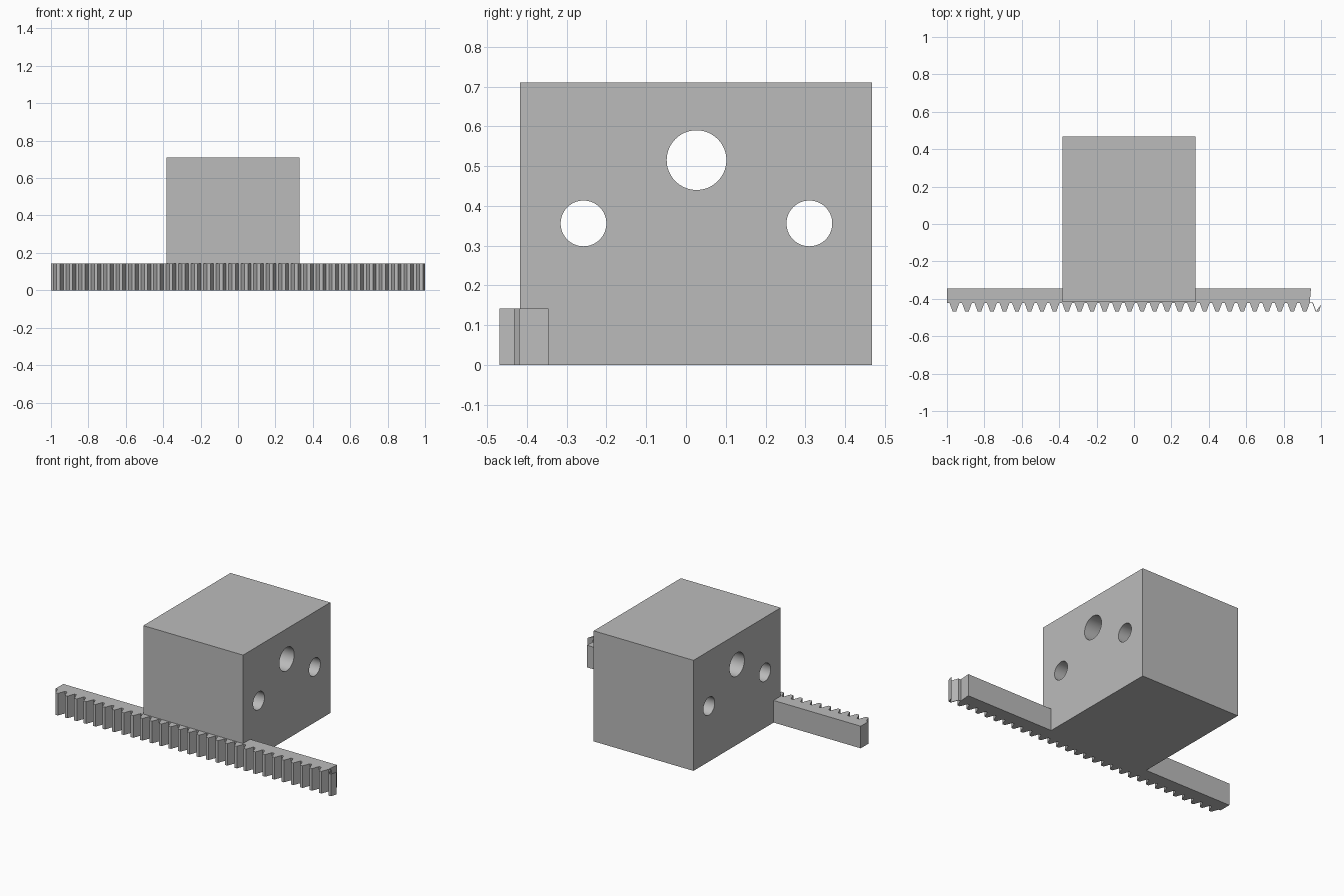
import bpy, bmesh, math

cube = bpy.data.objects.get("Cube")
if cube:
    bpy.data.objects.remove(cube)

grey = bpy.data.materials.new("plain grey")
grey.use_nodes = True
colour = (0.5, 0.5, 0.5, 1)
grey.diffuse_color = colour
grey.node_tree.nodes["Principled BSDF"].inputs["Base Color"].default_value = colour


def extrude_outline(name, outline, height):
    """Solid prism standing on the ground from a plan outline."""
    bm = bmesh.new()
    face = bm.faces.new([bm.verts.new((x, y, 0)) for x, y in outline])
    top = bmesh.ops.extrude_face_region(bm, geom=[face])["geom"]
    moved = [v for v in top if isinstance(v, bmesh.types.BMVert)]
    bmesh.ops.translate(bm, verts=moved, vec=(0, 0, height))
    bmesh.ops.recalc_face_normals(bm, faces=bm.faces)
    mesh = bpy.data.meshes.new(name)
    bm.to_mesh(mesh)
    bm.free()
    mesh.materials.append(grey)
    obj = bpy.data.objects.new(name, mesh)
    bpy.context.collection.objects.link(obj)
    return obj


# Mounting block
x0, x1, y0, y1 = -0.381, 0.328, -0.417, 0.468
block = extrude_outline("block", [(x0, y0), (x1, y0), (x1, y1), (x0, y1)], 0.71)

# Three holes through the block from side to side
for y, z, radius in [(0.0265, 0.515, 0.075), (-0.2575, 0.356, 0.0575), (0.31, 0.356, 0.0575)]:
    bpy.ops.mesh.primitive_cylinder_add(vertices=64, radius=radius, depth=2,
                                        location=(0, y, z), rotation=(0, math.pi / 2, 0))
    cutter = bpy.context.object
    cutter.name = "hole_cutter"
    cutter.data.materials.append(grey)
    cut = block.modifiers.new("hole", 'BOOLEAN')
    cut.object = cutter
    cut.solver = 'EXACT'
    bpy.context.view_layer.objects.active = block
    bpy.ops.object.modifier_apply(modifier=cut.name)
    bpy.data.objects.remove(cutter)

bpy.ops.object.select_all(action='DESELECT')
block.select_set(True)
bpy.context.view_layer.objects.active = block
bpy.ops.object.shade_smooth_by_angle(angle=math.radians(30))

# Toothed rack along the front
pitch, tip, root, back = 0.0669, -0.469, -0.422, -0.345
tip_half, base_half = 0.009, 0.0265
last = 0.98
outline = [(0.946, back), (-1, back), (-1, root)]
for i in range(29, 0, -1):
    c = last - i * pitch
    outline += [(c - base_half, root), (c - tip_half, tip),
                (c + tip_half, tip), (c + base_half, root)]
extrude_outline("rack", outline, 0.142)

# Thin open tooth at the left end of the rack
wall = 0.003
extrude_outline("end_tooth", [
    (last - pitch + base_half, root), (last - base_half, root), (last - tip_half, tip),
    (last + tip_half, tip), (1, -0.431), (last - tip_half + wall, tip + wall),
    (last - base_half + wall, root + wall), (last - pitch + base_half, root + wall)], 0.142)
